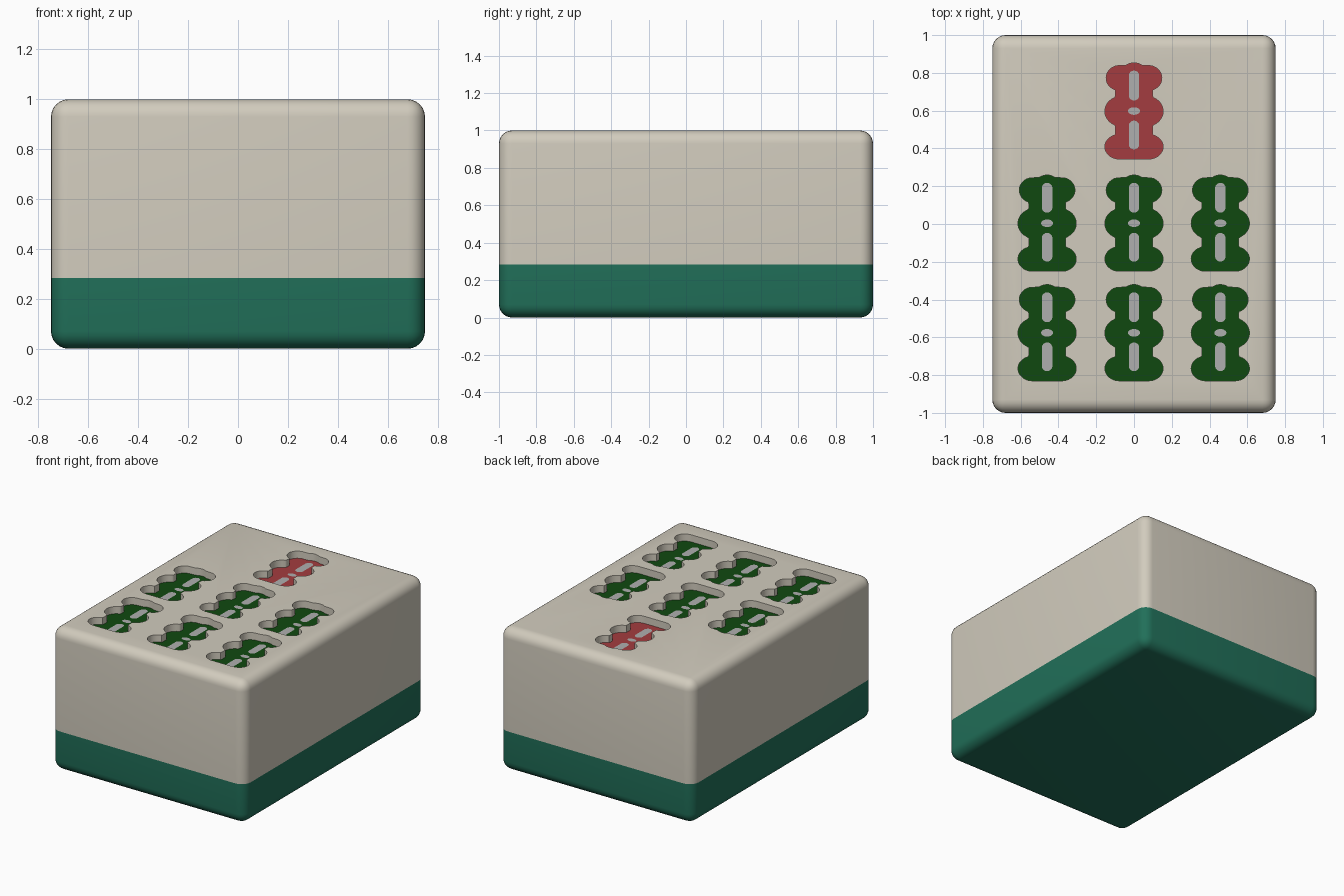
import bpy, bmesh, math
from mathutils import Matrix, Vector

if "Cube" in bpy.data.objects:
    bpy.data.objects.remove(bpy.data.objects["Cube"])

TOP, DEPTH, SPLIT = 1.0, 0.05, 0.283
COLUMNS, ROWS = (-0.46, 0.0, 0.457), (0.597, 0.003, -0.577)


def material(name, rgb):
    m = bpy.data.materials.new(name)
    m.diffuse_color = (*rgb, 1)
    m.use_nodes = True
    m.node_tree.nodes["Principled BSDF"].inputs["Base Color"].default_value = m.diffuse_color
    return m


CREAM = material("cream", (0.64, 0.60, 0.51))
BACK = material("back_green", (0.015, 0.16, 0.10))
GREEN = material("stick_green", (0.005, 0.066, 0.005))
RED = material("stick_red", (0.37, 0.046, 0.05))
GREY = material("inlay_grey", (0.43, 0.43, 0.43))


def make_object(name, bm, mats):
    mesh = bpy.data.meshes.new(name)
    bm.to_mesh(mesh)
    bm.free()
    for m in mats:
        mesh.materials.append(m)
    ob = bpy.data.objects.new(name, mesh)
    bpy.context.collection.objects.link(ob)
    return ob


# lobes of the bamboo stick: centre x, centre y, radius x, radius y
LOBES = [(0.077, 0.176, 0.070, 0.066), (0.0, 0.18, 0.075, 0.076),
         (0.073, 0.0, 0.081, 0.077), (0.078, -0.188, 0.076, 0.065)]


def half_width(y):
    w = 0.097 if -0.2 < y < 0.2 else 0.0
    for cx, cy, rx, ry in LOBES:
        t = 1 - ((y - cy) / ry) ** 2
        if t >= 0:
            w = max(w, cx + rx * math.sqrt(t))
    return w


def stick_outline(n=90):
    ys = [0.0015 + 0.2545 * math.cos(math.pi * i / n) for i in range(n + 1)]
    right = [(half_width(y), y) for y in ys if half_width(y) > 0.004]
    return right[::-1] + [(-x, y) for x, y in right]


def pill_outline(cy, rx, ry, n=12):
    pts = []
    for i in range(2 * n):
        a = 2 * math.pi * (i + 0.5) / (2 * n)
        shift = max(ry - rx, 0) * (1 if math.sin(a) > 0 else -1)
        pts.append((rx * math.cos(a), cy + shift + min(rx, ry) * math.sin(a)))
    return pts


def flat_face(bm, pts, x, y, z):
    return bm.faces.new([bm.verts.new((x + px, y + py, z)) for px, py in pts])


# tile body: rounded block with a two-colour split
bm = bmesh.new()
bmesh.ops.create_cube(bm, size=1, matrix=Matrix.Translation((0, 0, 0.5)) @ Matrix.Diagonal((1.5, 2, 1, 1)))
bmesh.ops.bevel(bm, geom=bm.edges[:], offset=0.07, segments=6, profile=0.5, affect='EDGES')
bmesh.ops.bisect_plane(bm, geom=bm.verts[:] + bm.edges[:] + bm.faces[:],
                       plane_co=(0, 0, SPLIT), plane_no=(0, 0, 1))
for f in bm.faces:
    f.material_index = 0 if f.calc_center_median().z > SPLIT else 1
tile = make_object("tile_body", bm, [CREAM, BACK, GREEN, RED])

# engraving cutters with coloured floors, and flat grey inlays on those floors
spots = [(0.0, ROWS[0], 3)] + [(x, y, 2) for y in ROWS[1:] for x in COLUMNS]
cut, inlay = bmesh.new(), bmesh.new()
outline = stick_outline()
for x, y, colour in spots:
    floor = flat_face(cut, outline, x, y, TOP - DEPTH)
    ext = bmesh.ops.extrude_face_region(cut, geom=[floor], use_keep_orig=True)
    bmesh.ops.translate(cut, vec=Vector((0, 0, 2 * DEPTH)),
                        verts=[v for v in ext["geom"] if isinstance(v, bmesh.types.BMVert)])
    floor.material_index = colour
    for pill in ((0.136, 0.028, 0.079), (0.001, 0.032, 0.02), (-0.126, 0.028, 0.076)):
        flat_face(inlay, pill_outline(*pill), x, y, TOP - DEPTH + 0.002)
bmesh.ops.recalc_face_normals(cut, faces=cut.faces[:])
cutter = make_object("engraving_cutter", cut, [CREAM, BACK, GREEN, RED])
cutter.hide_render = True
make_object("stick_inlays", inlay, [GREY])

mod = tile.modifiers.new("engraving", 'BOOLEAN')
mod.operation, mod.solver, mod.object = 'DIFFERENCE', 'EXACT', cutter
mod.material_mode = 'TRANSFER'
bpy.context.view_layer.objects.active = tile
tile.select_set(True)
bpy.ops.object.modifier_apply(modifier=mod.name)
bpy.data.objects.remove(cutter)
bpy.ops.object.shade_smooth_by_angle(angle=math.radians(35))
